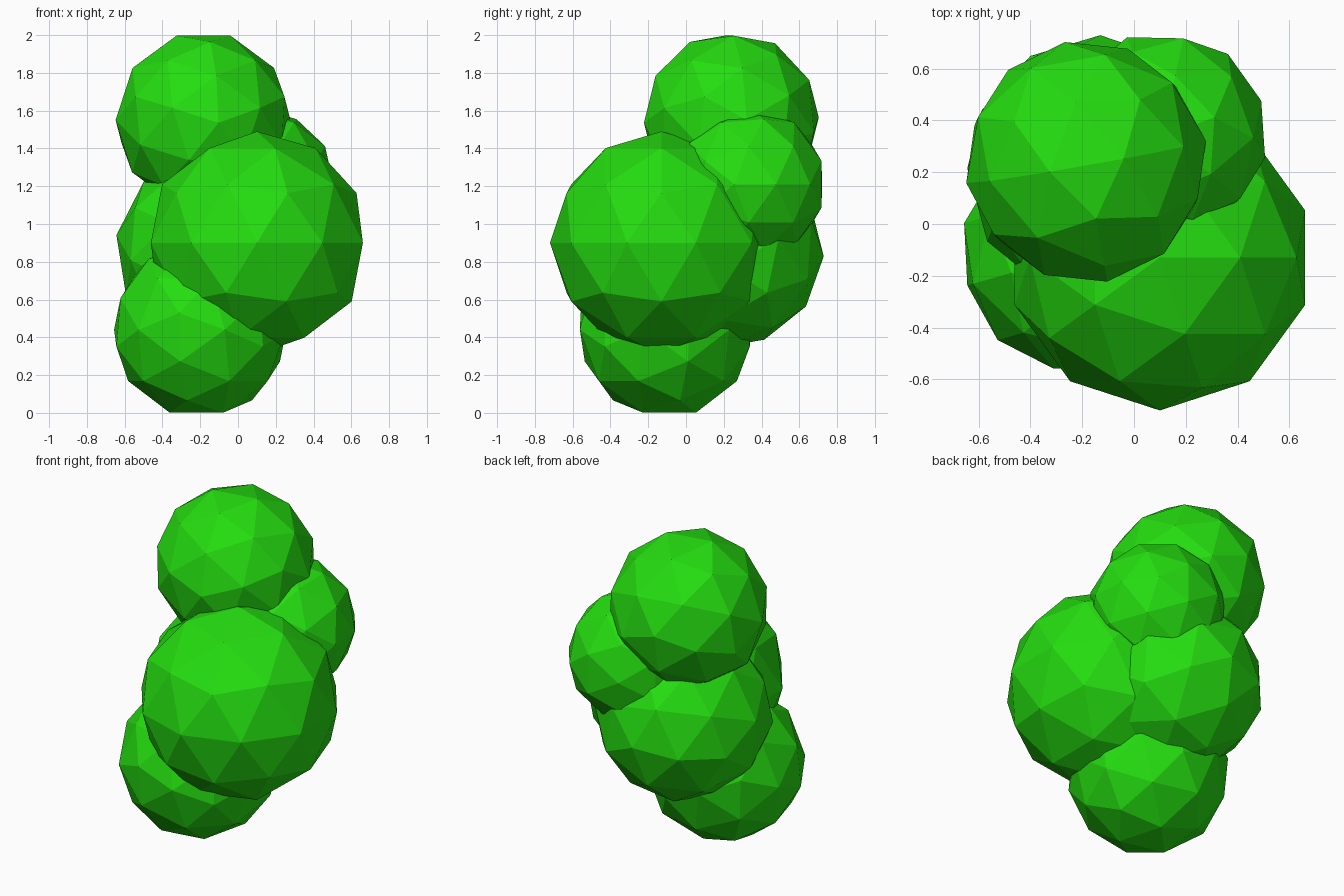
import bpy
import math
from mathutils import Matrix, Vector

if "Cube" in bpy.data.objects:
    bpy.data.objects.remove(bpy.data.objects["Cube"])

green = bpy.data.materials.new("leaf_green")
green.diffuse_color = (0.018, 0.72, 0.005, 1.0)
green.use_nodes = True
green.node_tree.nodes["Principled BSDF"].inputs["Base Color"].default_value = green.diffuse_color


def flat(deg, z=0.0, radius=1.0):
    """Direction at a compass angle, with a height."""
    a = math.radians(deg)
    return Vector((radius * math.cos(a), radius * math.sin(a), z))


def clump(name, centre, radius, pole, ring):
    """Faceted ball: pole is its axis, ring the side its first ring vertex faces."""
    z = Vector(pole).normalized()
    x = Vector(ring)
    x = (x - z * x.dot(z)).normalized()
    y = z.cross(x)
    turn = Matrix((x, y, z)).transposed().to_4x4()
    bpy.ops.mesh.primitive_ico_sphere_add(subdivisions=2, radius=radius)
    ob = bpy.context.object
    ob.name = name
    ob.data.transform(turn)
    ob.location = centre
    ob.data.materials.append(green)
    bpy.ops.object.shade_flat()


# Five overlapping leaf clumps
clump("front_clump", (0.10, -0.13, 0.90), 0.59, (0, 0, 1), (1, 0, 0))
clump("top_clump", (-0.185, 0.24, 1.55), 0.47, flat(-80, -0.03), (0, 0, 1))
clump("lower_clump", (-0.20, -0.11, 0.44), 0.47,
      flat(196, 0.795, 0.607), (0, 0, -1))
clump("right_back_clump", (0.11, 0.34, 1.21), 0.405, flat(-12), flat(78))
clump("left_back_clump", (-0.13, 0.21, 0.86), 0.52,
      flat(90, -0.06), (-0.156, 0, -0.988))
